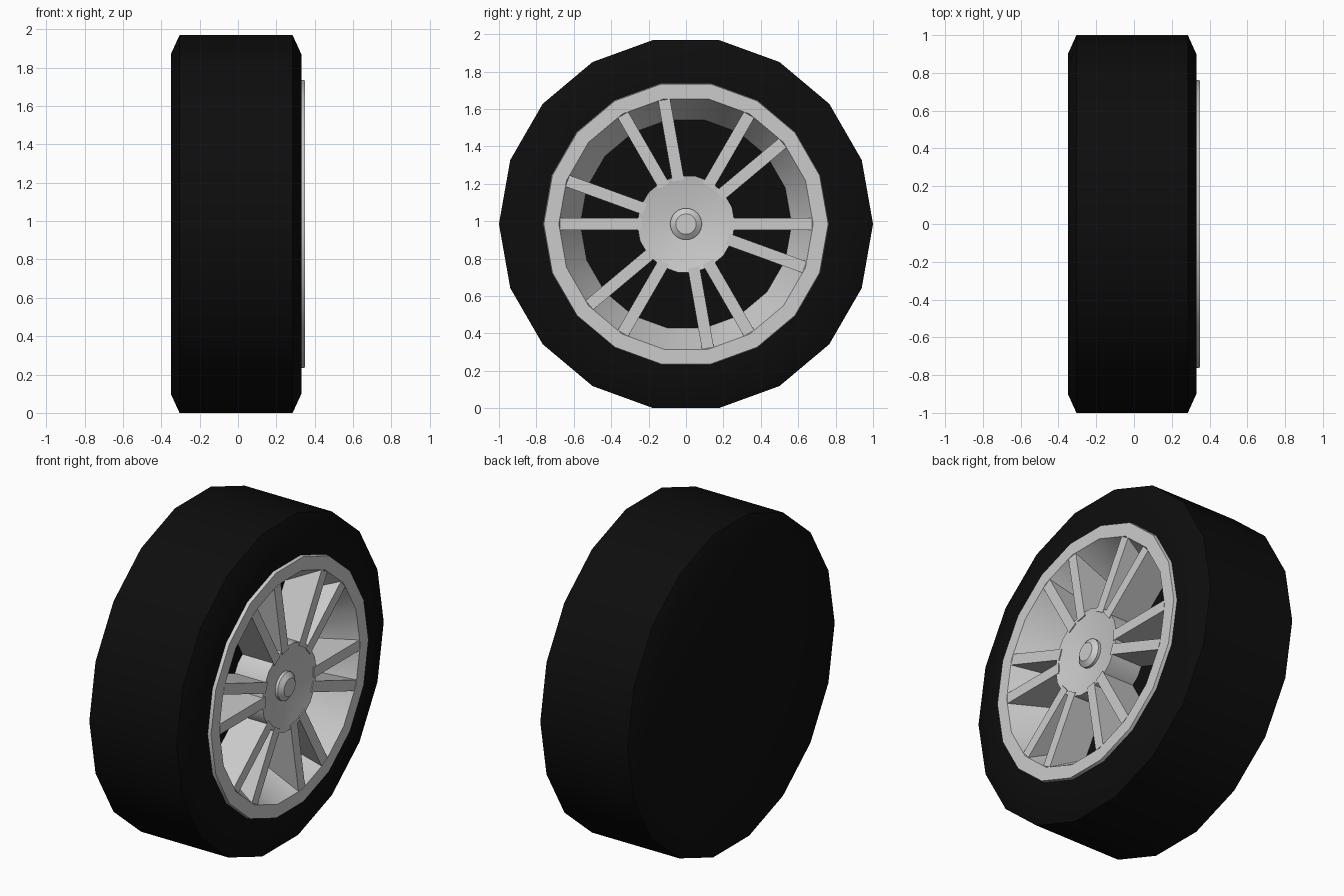
import bpy, bmesh
from math import cos, sin, pi, radians
from mathutils import Matrix

if "Cube" in bpy.data.objects:
    bpy.data.objects.remove(bpy.data.objects["Cube"])

SIDES = 18
ZC = cos(radians(10))      # axle height: the wheel rests on a flat of its 18-gon

black = bpy.data.materials.new("rubber")
black.diffuse_color = (0.004, 0.004, 0.004, 1)
black.use_nodes = True
black.node_tree.nodes["Principled BSDF"].inputs["Base Color"].default_value = black.diffuse_color


def finish(name, bm, mat=None, recalc=True):
    bmesh.ops.remove_doubles(bm, verts=bm.verts, dist=1e-5)
    if recalc:
        bmesh.ops.recalc_face_normals(bm, faces=bm.faces)
    me = bpy.data.meshes.new(name)
    bm.to_mesh(me)
    bm.free()
    ob = bpy.data.objects.new(name, me)
    bpy.context.collection.objects.link(ob)
    if mat:
        me.materials.append(mat)
    ob.location.z = ZC
    bpy.ops.object.select_all(action='DESELECT')
    ob.select_set(True)
    bpy.context.view_layer.objects.active = ob
    bpy.ops.object.shade_smooth_by_angle(angle=radians(30))
    return ob


def lathe(name, profile, mat=None):
    """Revolve (x, radius) points round the x axle; points run back to front."""
    bm = bmesh.new()
    rings = []
    for i in range(SIDES):
        a = 2 * pi * i / SIDES
        rings.append([bm.verts.new((x, r * cos(a), r * sin(a))) for x, r in profile])
    for i in range(SIDES):
        p, q = rings[i], rings[(i + 1) % SIDES]
        for j in range(len(profile) - 1):
            quad = [p[j], q[j], q[j + 1], p[j + 1]]
            bm.faces.new(quad)
    # outward for a profile that rises, runs forward and falls
    return finish(name, bm, mat, recalc=False)


# tyre with closed back and recessed black floor behind the spokes
lathe("tyre", [(-0.35, 0), (-0.35, 0.90), (-0.305, 1.0), (0.285, 1.0),
               (0.33, 0.90), (0.33, 0.75), (0.14, 0.58), (0.14, 0)], black)

# rim lip and tapering barrel wall
lathe("rim", [(0.325, 0.765), (0.35, 0.76), (0.35, 0.68), (0.14, 0.565)])

# hub with shallow dish
lathe("hub", [(0.14, 0.262), (0.348, 0.262), (0.31, 0.08), (0.31, 0)])

# axle cap
lathe("hub_cap", [(0.30, 0.085), (0.328, 0.085), (0.35, 0.055), (0.35, 0)])

# six pairs of spokes
bm = bmesh.new()
R0, R1, X0, X1, W = 0.235, 0.674, 0.14, 0.349, 0.064
for k in range(6):
    for ang in (0, 40):
        m = (Matrix.Rotation(radians(60 * k + ang), 4, 'X')
             @ Matrix.Translation(((X0 + X1) / 2, (R0 + R1) / 2, 0))
             @ Matrix.Diagonal((X1 - X0, R1 - R0, W, 1)))
        bmesh.ops.create_cube(bm, size=1, matrix=m)
finish("spokes", bm)
